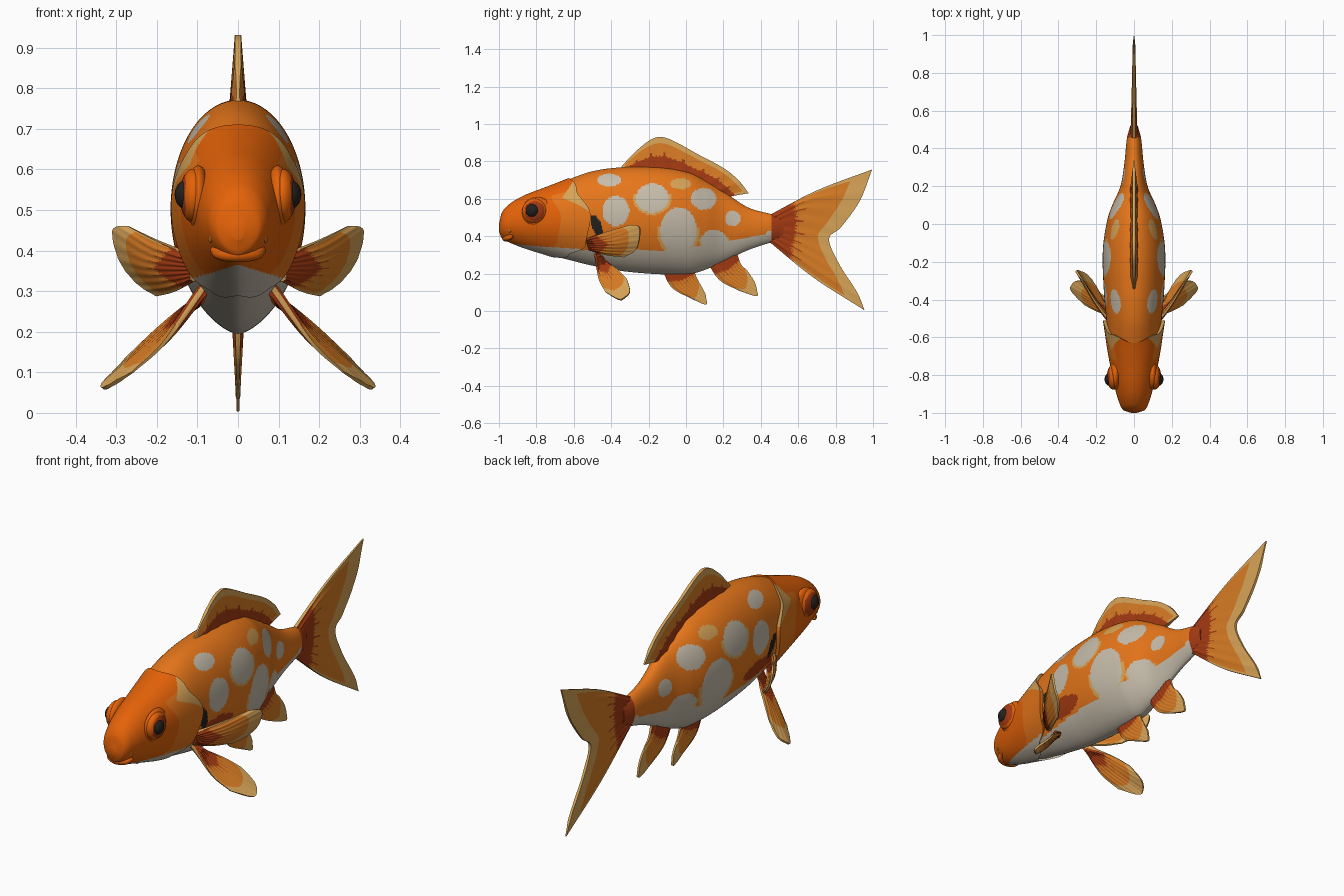
import bpy, bmesh, math
from mathutils import Vector

if "Cube" in bpy.data.objects:
    bpy.data.objects.remove(bpy.data.objects["Cube"])

# ---------- colours ----------
def mat(name, r, g, b):
    m = bpy.data.materials.new(name)
    lin = lambda c: ((c / 255 + 0.055) / 1.055) ** 2.4
    m.diffuse_color = (lin(r), lin(g), lin(b), 1)
    m.use_nodes = True
    m.node_tree.nodes["Principled BSDF"].inputs["Base Color"].default_value = m.diffuse_color
    return m

MATS = [mat("body orange", 230, 118, 26), mat("head orange", 228, 98, 8),
        mat("rust red", 164, 58, 18), mat("fin orange", 216, 124, 36),
        mat("fin gold", 216, 164, 88), mat("pale grey", 198, 188, 170),
        mat("black", 36, 33, 30)]
ORANGE, HEAD, RUST, FIN, GOLD, PALE, BLACK = range(7)

# ---------- helpers ----------
def make(name, verts, faces, rule, angle=50):
    """Mesh object; rule(face index, centre) gives the material index."""
    me = bpy.data.meshes.new(name)
    me.from_pydata(verts, [], faces)
    for m in MATS:
        me.materials.append(m)
    for p in me.polygons:
        p.material_index = rule(p.index, p.center)
        p.use_smooth = True
    bm = bmesh.new()
    bm.from_mesh(me)
    bmesh.ops.recalc_face_normals(bm, faces=bm.faces)
    bm.to_mesh(me)
    bm.free()
    me.set_sharp_from_angle(angle=math.radians(angle))
    ob = bpy.data.objects.new(name, me)
    bpy.context.collection.objects.link(ob)

def spline(pts, u):
    """Smooth curve through points, u from 0 to 1."""
    n = len(pts) - 1
    i = min(int(u * n), n - 1)
    f = u * n - i
    a, b = pts[i], pts[i + 1]
    p = pts[i - 1] if i else a * 2 - b
    q = pts[i + 2] if i + 2 <= n else b * 2 - a
    return 0.5 * (2 * a + (b - p) * f + (2 * p - 5 * a + 4 * b - q) * f * f
                  + (3 * a - p - 3 * b + q) * f ** 3)

def loft(name, rings, rule):
    n = len(rings[0])
    verts = [v for r in rings for v in r]
    faces = [(i * n + j, i * n + (j + 1) % n, (i + 1) * n + (j + 1) % n, (i + 1) * n + j)
             for i in range(len(rings) - 1) for j in range(n)]
    faces += [tuple(range(n)), tuple(range(len(verts) - n, len(verts)))]
    make(name, verts, faces, rule)

# ---------- body profile: y, top z, bottom z, half width ----------
PROF = [(-1.0, .465, .425, .015), (-.985, .525, .39, .056), (-.94, .575, .365, .08),
        (-.86, .62, .335, .102), (-.75, .66, .305, .122), (-.65, .695, .28, .135),
        (-.51, .745, .245, .146), (-.35, .768, .215, .16), (-.14, .768, .197, .165),
        (.02, .74, .198, .142), (.10, .70, .22, .115), (.2, .64, .262, .072),
        (.33, .555, .325, .05), (.45, .52, .365, .038), (.52, .505, .38, .02)]

def profile(y):
    k = 0
    while k < len(PROF) - 2 and y > PROF[k + 1][0]:
        k += 1
    a, b = PROF[k], PROF[k + 1]
    p, q = PROF[max(k - 1, 0)], PROF[min(k + 2, len(PROF) - 1)]
    h = b[0] - a[0]
    f = min(max((y - a[0]) / h, 0), 1)
    out = []
    for c in (1, 2, 3):
        ma, mb = (b[c] - p[c]) / (b[0] - p[0]) * h, (q[c] - a[c]) / (q[0] - a[0]) * h
        out.append((2*f**3 - 3*f*f + 1) * a[c] + (f**3 - 2*f*f + f) * ma
                   + (3*f*f - 2*f**3) * b[c] + (f**3 - f*f) * mb)
    return out

def skin(y, t, gx=1, gz=1):
    """Point on the body; t = 0 is the back, pi the belly."""
    top, bot, w = profile(y)
    zc = bot + .53 * (top - bot)
    s, c = math.sin(t), math.cos(t)
    x = w * math.copysign(abs(s) ** (1 if c > 0 else 1.25), s)
    return Vector((x * gx, y, zc + (top - zc if c > 0 else zc - bot) * c * gz))

SEG = 160
ANG = [2 * math.pi * j / SEG for j in range(SEG)]

# ---------- body with painted patches: y, z, radius y, radius z, gold rim ----------
SPOTS = [(-.41, .70, .065, .034, 0), (-.375, .535, .072, .08, 0), (-.18, .605, .088, .078, 1),
         (-.04, .43, .098, .125, 1), (.095, .60, .068, .058, 0), (.25, .495, .042, .042, 0),
         (.15, .375, .07, .06, 1), (.45, .405, .025, .025, 0), (-.03, .68, .055, .03, 2)]

def body_rule(i, c):
    if c.y > .455:
        return RUST
    if c.z < .325 + .09 * min(max((c.y + .05) / .5, 0), 1):
        return PALE
    rim = ORANGE
    for y, z, ry, rz, kind in SPOTS:
        d = math.hypot((c.y - y) / ry, (c.z - z) / rz)
        if d < 1:
            if kind < 2:
                return PALE
            rim = GOLD
        elif kind == 1 and d < 1.16 and c.z < z + .02:
            rim = GOLD
    if math.hypot((c.y + .478 + .3 * (c.z - .455)) / .026, (c.z - .455) / .06) < 1:
        return BLACK
    if math.hypot((c.y + .37) / .12, (c.z - .38) / .045) < 1:
        return RUST
    return rim

loft("body", [[skin(-.8 + 1.32 * i / 230, t) for t in ANG] for i in range(231)], body_rule)

# ---------- head with flared gill covers ----------
GILL = [(0, -.63), (50, -.585), (90, -.51), (125, -.535), (150, -.63), (181, -.72)]

def gill_y(t):
    d = math.degrees(min(t, 2 * math.pi - t))
    for (a, ya), (b, yb) in zip(GILL, GILL[1:]):
        if d <= b:
            f = (d - a) / (b - a)
            return ya + (yb - ya) * f * f * (3 - 2 * f)

def head_point(s, t, shrink=1):
    return skin(-1 + s * (gill_y(t) + 1), t, (1 + .13 * s * s) * shrink, (1 + .04 * s * s) * shrink)

ROWS = 90
def head_rule(i, c):
    s, t = (i // SEG) / ROWS, (i % SEG) / SEG * 360
    t = min(t, 360 - t)
    if c.z < .365 - .3 * abs(c.x) and c.y > -.945:
        return PALE
    if 28 < t < 84 and s > .85 + abs(t - 56) * .005:
        return GOLD
    return ORANGE if s > .75 and t > 45 else HEAD

rings = [[head_point((i / ROWS) ** 1.4, t) for t in ANG] for i in range(ROWS + 1)]
rings.append([head_point(1, t, .88) for t in ANG])
loft("head", rings, head_rule)

# ---------- eyes ----------
def ellipsoid(name, centre, size, material):
    bm = bmesh.new()
    bmesh.ops.create_uvsphere(bm, u_segments=48, v_segments=28, radius=1)
    verts = [tuple(centre[k] + v.co[k] * size[k] for k in range(3)) for v in bm.verts]
    faces = [tuple(v.index for v in f.verts) for f in bm.faces]
    bm.free()
    rule = material if callable(material) else lambda i, c: material
    make(name, verts, faces, rule)

def eye_rule(i, c):
    return RUST if math.hypot(c.y + .81, c.z - .535) < .054 else HEAD

for side, label in ((1, "right"), (-1, "left")):
    ellipsoid(label + "_eye_socket", (side * .098, -.795, .53), (.03, .082, .08), HEAD)
    ellipsoid(label + "_eye", (side * .11, -.81, .535), (.034, .066, .066), eye_rule)
    ellipsoid(label + "_pupil", (side * .126, -.822, .538), (.03, .036, .037), BLACK)

# ---------- mouth ----------
def lip(name, half, radius, material):
    pts = [Vector(p) for p in half] + [Vector((-x, y, z)) for x, y, z in half[-2::-1]]
    rings = []
    for i in range(33):
        u = i / 32
        c = spline(pts, u)
        tan = (spline(pts, min(u + .01, 1)) - spline(pts, max(u - .01, 0))).normalized()
        a = tan.cross(Vector((0, 0, 1))).normalized()
        b = tan.cross(a)
        r = radius * (.55 + .45 * math.sin(math.pi * u))
        rings.append([c + (a * math.cos(k) + b * math.sin(k)) * r
                      for k in (2 * math.pi * j / 12 for j in range(12))])
    loft(name, rings, lambda i, c: material)

lip("upper_lip", [(.066, -.935, .425), (.046, -.967, .449), (0, -.984, .457)], .016, FIN)
lip("lower_lip", [(.06, -.925, .402), (.043, -.952, .392), (0, -.966, .39)], .018, HEAD)
ellipsoid("mouth", (0, -.945, .42), (.058, .037, .026), RUST)

# ---------- fins: surface through rows of points from root to edge ----------
def fin(name, rows, thick, rust=.3, mid=.1, gold=.8, side=1):
    N, M = 64, 28
    rows = [[Vector(p) if len(p) == 3 else Vector((0, *p)) for p in r] for r in rows]
    at = lambda u, v: spline([spline(r, u) for r in rows], v)
    front, back = [], []
    for i in range(N + 1):
        for j in range(M + 1):
            u, v = i / N, j / M
            du = at(min(u + .01, 1), v) - at(max(u - .01, 0), v)
            dv = at(u, min(v + .01, 1)) - at(u, max(v - .01, 0))
            n = du.cross(dv).normalized()
            h = thick * (1 - .65 * v) * (1 + .08 * math.cos(i * math.pi / 4))
            h *= .45 + .55 * min(1, 8 * u, 8 * (1 - u))
            for out, s in ((front, h), (back, -h)):
                p = at(u, v) + n * s
                out.append((p.x * side, p.y, p.z))
    K, W = len(front), M + 1
    quads = [(i * W + j, (i + 1) * W + j, (i + 1) * W + j + 1, i * W + j + 1)
             for i in range(N) for j in range(M)]
    border = ([i * W for i in range(N)] + [N * W + j for j in range(M)]
              + [i * W + M for i in range(N, 0, -1)] + list(range(M, 0, -1)))
    faces = quads + [tuple(K + k for k in reversed(q)) for q in quads]
    faces += [(a, b, b + K, a + K) for a, b in zip(border, border[1:] + border[:1])]

    def rule(f, c):
        if f >= 2 * N * M:
            return GOLD
        i, v = (f % (N * M)) // M, (f % M) / M
        ray = .14 if i % 8 == 0 else .03 * (i % 2)      # rays run past the dark root
        if v < rust + mid * (1 - abs(2 * i / N - 1)) + ray:
            return RUST
        return FIN if v < gold and 2 <= i < N - 2 else GOLD

    make(name, front + back, faces, rule, 60)

fin("dorsal_fin", [[(-.36, .735), (-.14, .745), (.07, .69), (.22, .61)],
                   [(-.34, .78), (-.25, .87), (-.17, .925), (-.09, .92), (.07, .835),
                    (.2, .765), (.28, .70), (.335, .63)]], .021, .38, .05, .82)
fin("tail_fin", [[(.44, .51), (.45, .44), (.44, .375)],
                 [(.70, .645), (.645, .55), (.60, .42), (.62, .32), (.68, .18)],
                 [(.995, .757), (.93, .59), (.83, .45), (.765, .385), (.82, .25),
                  (.915, .1), (.955, .004)]], .018, .22, .22, .8)
fin("front_anal_fin", [[(-.13, .225), (.04, .225)], [(-.075, .125), (.055, .185)],
                       [(.03, .065), (.105, .035), (.108, .07), (.1, .1), (.07, .155)]],
    .014, .3, .1, .8)
fin("rear_anal_fin", [[(.11, .265), (.27, .315)], [(.18, .165), (.295, .25)],
                      [(.28, .11), (.375, .08), (.38, .11), (.365, .16), (.325, .22)]],
    .014, .3, .1, .8)
for side, label in ((1, "right"), (-1, "left")):
    fin(label + "_pectoral_fin",
        [[(.115, -.53, .39), (.105, -.51, .325)],
         [(.20, -.42, .425), (.205, -.40, .36), (.155, -.42, .30)],
         [(.27, -.30, .46), (.305, -.25, .45), (.29, -.25, .38), (.25, -.27, .325),
          (.20, -.33, .288)]], .015, .22, .2, .8, side)
    fin(label + "_pelvic_fin",
        [[(.085, -.49, .31), (.085, -.45, .28)],
         [(.18, -.468, .175), (.175, -.37, .225)],
         [(.26, -.43, .10), (.325, -.36, .062), (.333, -.33, .07), (.30, -.30, .105),
          (.24, -.315, .17)]], .014, .3, .18, .82, side)
